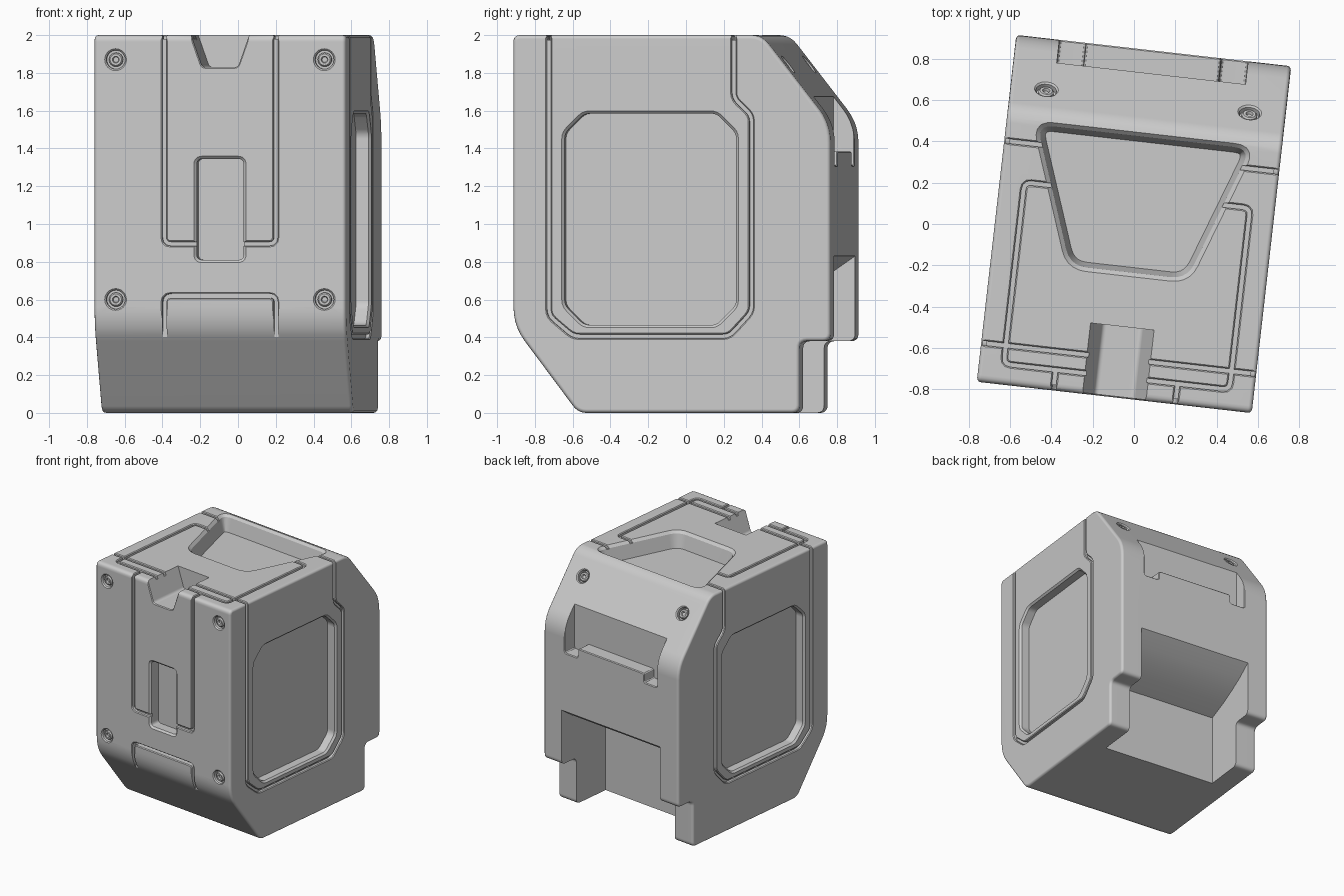
import bpy, bmesh, math
from mathutils import Vector

if "Cube" in bpy.data.objects:
    bpy.data.objects.remove(bpy.data.objects["Cube"])

HX, HY, TOP = 0.67, 0.845, 2.0
YAW = math.radians(-6.5)

# Face frames: (u, v, height above the face) -> body coordinates
def front(u, v, h): return (u, -HY - h, v)
def back(u, v, h): return (u, HY + h, v)
def right(u, v, h): return (HX + h, u, v)
def left(u, v, h): return (-HX - h, u, v)
def top(u, v, h): return (u, v, TOP + h)
def across(u, v, h): return (h, u, v)


def ccw(pts):
    pts = [Vector(p) for p in pts]
    return pts if sum(pts[i - 1].cross(p) for i, p in enumerate(pts)) > 0 else pts[::-1]


def rounded(pts, t, seg=5, closed=True):
    """Round the corners of a polygon or path; t is one cut length or one per corner."""
    pts = [Vector(p) for p in pts]
    ts = t if isinstance(t, (list, tuple)) else [t] * len(pts)
    out = []
    for i, p in enumerate(pts):
        if ts[i] == 0 or (not closed and i in (0, len(pts) - 1)):
            out.append(p)
            continue
        a = p + (pts[i - 1] - p).normalized() * ts[i]
        b = p + (pts[(i + 1) % len(pts)] - p).normalized() * ts[i]
        for k in range(seg + 1):
            s = k / seg
            out.append(a * (1 - s) ** 2 + p * 2 * s * (1 - s) + b * s * s)
    return out


def offset(pts, d, closed=True):
    out, n = [], len(pts)
    for i, p in enumerate(pts):
        e1 = p - pts[i - 1] if closed or i > 0 else pts[i + 1] - p
        e2 = pts[(i + 1) % n] - p if closed or i < n - 1 else e1
        e1, e2 = e1.normalized(), e2.normalized()
        n1, n2 = Vector((e1.y, -e1.x)), Vector((e2.y, -e2.x))
        out.append(p + (n1 + n2) * d / (1 + n1.dot(n2)))
    return out


def loft(name, rings, frame):
    """Solid through a list of (outline, height) rings."""
    bm = bmesh.new()
    loops = [[bm.verts.new(frame(p[0], p[1], h)) for p in pts] for pts, h in rings]
    n = len(loops[0])
    for lo, hi in zip(loops, loops[1:]):
        for i in range(n):
            bm.faces.new((lo[i], lo[(i + 1) % n], hi[(i + 1) % n], hi[i]))
    bm.faces.new(loops[0])
    bm.faces.new(loops[-1])
    bmesh.ops.recalc_face_normals(bm, faces=bm.faces)
    if bm.calc_volume(signed=True) < 0:
        bmesh.ops.reverse_faces(bm, faces=bm.faces)
    mesh = bpy.data.meshes.new(name)
    bm.to_mesh(mesh)
    bm.free()
    ob = bpy.data.objects.new(name, mesh)
    bpy.context.collection.objects.link(ob)
    return ob


def volume(ob):
    bm = bmesh.new()
    bm.from_mesh(ob.data)
    v = bm.calc_volume()
    bm.free()
    return v


def subtract(cutter):
    """Cut the body; retry with the other solver if the result is implausible."""
    cutter.hide_render = True
    backup, before = body.data.copy(), volume(body)
    bpy.context.view_layer.objects.active = body
    for solver in ('EXACT', 'MANIFOLD'):
        mod = body.modifiers.new("cut", 'BOOLEAN')
        mod.operation, mod.solver, mod.object = 'DIFFERENCE', solver, cutter
        bpy.ops.object.modifier_apply(modifier=mod.name)
        if 0.7 * before < volume(body) < before:
            break
        print("retry", solver, before, volume(body), len(cutter.data.vertices))
        body.modifiers.clear()
        body.data = backup.copy()
    bpy.data.objects.remove(cutter)


def pocket(pts, frame, depth, cham=0.012, slope=0.0):
    """Recess with a chamfered rim and optionally sloping walls."""
    pts = ccw(pts)
    rim = offset(pts, cham + 0.001)
    subtract(loft("cutter", [(offset(pts, -slope), -depth), (pts, -cham),
                             (rim, 0.001), (rim, 0.03)], frame))


def groove(path, frame, depth=0.025, w=0.022, t=0.035):
    path = rounded(path, t, 3, False) if len(path) > 2 else [Vector(p) for p in path]
    pocket(offset(path, w / 2, False) + offset(path, -w / 2, False)[::-1],
           frame, depth, 0.006)


# Body: side profile lofted across the width, with softened side edges
profile = ccw(rounded([(-0.5, 0), (-HY, 0.46), (-HY, TOP), (0.48, TOP), (HY, 1.53),
                       (HY, 0.38), (0.68, 0.38), (0.68, 0)],
                      [0.045, 0.1, 0.035, 0.06, 0.1, 0.04, 0.04, 0.04]))
inset = [(0.02, 0.0), (0.01, 0.0027), (0.0027, 0.01), (0.0, 0.02)]
rings = [(offset(profile, -o), -HX + d) for o, d in inset]
rings += [(offset(profile, -o), HX - d) for o, d in inset[::-1]]
body = loft("body", rings, across)

# Lower rear opening with sloping, slightly curved ceiling
ceiling = [(0.35, -0.1), (0.35, 0.58), (0.5, 0.635), (0.62, 0.69), (0.73, 0.75),
           (HY, 0.83), (1.0, 0.93), (1.0, -0.1)]
subtract(loft("cutter", [(ceiling, -0.49), (ceiling, 0.49)], across))

# Rear handle slot with two short legs
pocket(rounded([(-0.46, 1.31), (-0.33, 1.31), (-0.33, 1.385), (0.33, 1.385),
                (0.33, 1.31), (0.46, 1.31), (0.46, 1.9), (-0.46, 1.9)], 0.02, 3),
       back, 0.112, 0.006)

# Side windows and the surrounding grooves
for face in (right, left):
    y0, y1, z0, z1, c = -0.572, 0.342, 0.465, 1.585, 0.105
    octagon = [(y0 + c, z0), (y1 - c, z0), (y1, z0 + c), (y1, z1 - c),
               (y1 - c, z1), (y0 + c, z1), (y0, z1 - c), (y0, z0 + c)]
    pocket(rounded(octagon, 0.03, 3), face, 0.08, 0.014)
    groove([(-0.655, 2.1), (-0.655, 0.515), (-0.525, 0.405), (0.305, 0.405),
            (0.425, 0.535), (0.425, 1.575), (0.33, 1.665), (0.33, 2.1)], face)

# Top: tapered pocket, cross grooves, panel outline
pocket(rounded([(-0.285, -0.235), (0.285, -0.235), (0.52, 0.425), (-0.52, 0.425)], 0.08),
       top, 0.13, 0.02, 0.025)
for y in (-0.655, 0.33):
    groove([(-0.8, y), (0.8, y)], top, 0.026)
groove([(0.2, 0.14), (0.55, 0.14), (0.55, -0.745), (-0.55, -0.745), (-0.55, 0.14),
        (-0.2, 0.14)], top, 0.023)

# Front: panel grooves, short runs over the top edge, lower bracket
groove([(0.297, 2.1), (0.297, 0.895), (-0.297, 0.895), (-0.297, 2.1)], front, 0.027)
groove([(0.297, 0.3), (0.297, 0.62), (-0.297, 0.62), (-0.297, 0.3)], front, 0.045)
for x in (-0.297, 0.297):
    groove([(x, -0.95), (x, -0.743)], top, 0.021)

# Front slot and the notch in the top front edge
pocket(rounded([(-0.125, 0.81), (0.125, 0.81), (0.125, 1.345), (-0.125, 1.345)], 0.03),
       front, 0.09, 0.014)
pocket(rounded([(-0.095, 1.83), (0.095, 1.83), (0.19, 2.1), (-0.19, 2.1)],
               [0.02, 0.02, 0, 0]), front, 0.345, 0.006)

# Screws: four on the front, two on the rear slope
slope_dir = Vector((0, HY - 0.48, 1.53 - TOP)).normalized()
slope_out = Vector((0, -slope_dir.z, slope_dir.y))
centre = Vector((0, 0.6, TOP - (0.6 - 0.48) * 0.47 / 0.365))


def rear_slope(u, v, h):
    return centre + Vector((u, 0, 0)) + slope_dir * v + slope_out * h


def circle(x, y, r, n=24):
    return [Vector((x + r * math.cos(i * math.tau / n), y + r * math.sin(i * math.tau / n)))
            for i in range(n)]


screws = []
places = [(front, sx * 0.556, z) for sx in (-1, 1) for z in (0.6, 1.87)]
places += [(rear_slope, sx * 0.495, 0) for sx in (-1, 1)]
for face, x, y in places:
    pocket(circle(x, y, 0.05), face, 0.035, 0.008)
    head = [(0.037, -0.045), (0.037, -0.016), (0.03, -0.008), (0.018, -0.008), (0.014, -0.022)]
    screws.append(loft("screw", [(circle(x, y, r), h) for r, h in head], face))

# Turn everything into place and shade
for ob in [body] + screws:
    ob.rotation_euler.z = YAW
    bpy.ops.object.select_all(action='DESELECT')
    ob.select_set(True)
    bpy.context.view_layer.objects.active = ob
    bpy.ops.object.shade_smooth_by_angle(angle=math.radians(32))
weighted = body.modifiers.new("weighted", 'WEIGHTED_NORMAL')
weighted.keep_sharp = True
